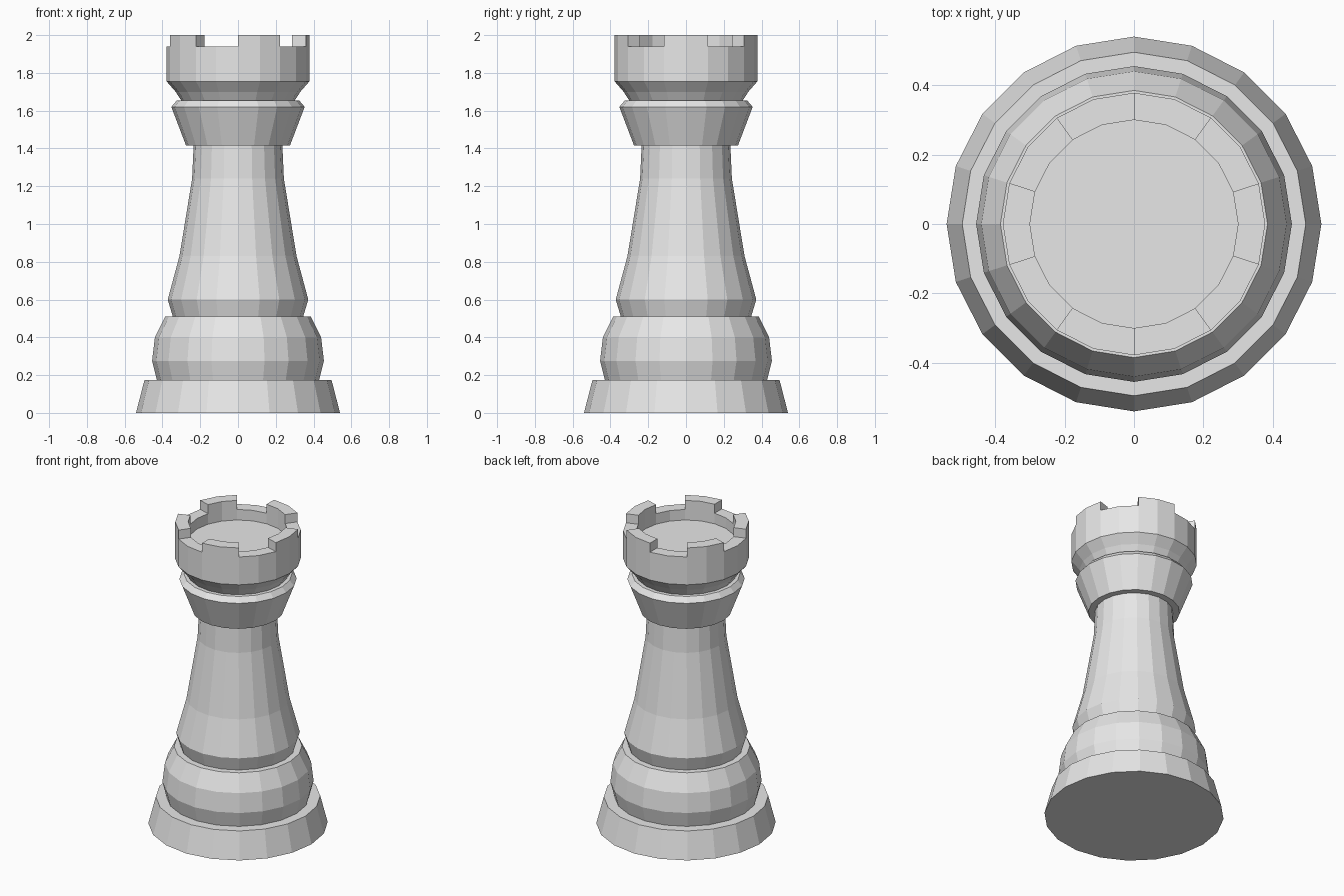
import bpy, bmesh
from math import cos, sin, tau

SIDES = 20

cube = bpy.data.objects.get("Cube")
if cube:
    bpy.data.objects.remove(cube, do_unlink=True)

grey = bpy.data.materials.new("light grey")
grey.use_nodes = True
grey.diffuse_color = (0.8, 0.8, 0.8, 1)
grey.node_tree.nodes["Principled BSDF"].inputs["Base Color"].default_value = (0.8, 0.8, 0.8, 1)


def lathe(profile, cap_bottom=False, cap_top=False):
    """Revolve (radius, height) points into a faceted surface; return it and its face bands."""
    bm = bmesh.new()
    rings = [[bm.verts.new((r * cos(tau * i / SIDES), r * sin(tau * i / SIDES), z))
              for i in range(SIDES)] for r, z in profile]
    bands = []
    for low, high in zip(rings, rings[1:]):
        bands.append([bm.faces.new((low[i], low[(i + 1) % SIDES],
                                    high[(i + 1) % SIDES], high[i])) for i in range(SIDES)])
    if cap_bottom:
        bm.faces.new(rings[0][::-1])
    if cap_top:
        bm.faces.new(rings[-1])
    return bm, bands


def finish(name, bm):
    mesh = bpy.data.meshes.new(name)
    bm.to_mesh(mesh)
    bm.free()
    mesh.materials.append(grey)
    bpy.context.collection.objects.link(bpy.data.objects.new(name, mesh))


# Foot, with a ledge that meets the bulge above
finish("base", lathe([(0.54, 0), (0.495, 0.175), (0.43, 0.175)], cap_bottom=True)[0])

# Rounded lower bulge
finish("lower_bulge", lathe([(0.43, 0.175), (0.455, 0.275), (0.44, 0.4),
                             (0.385, 0.51), (0.345, 0.51)])[0])

# Tapering shaft
finish("shaft", lathe([(0.345, 0.51), (0.372, 0.6), (0.31, 0.83),
                       (0.243, 1.24), (0.235, 1.415)])[0])

# Flared collar under the head
finish("collar", lathe([(0.235, 1.415), (0.275, 1.415), (0.353, 1.62),
                        (0.325, 1.653), (0.3, 1.653)])[0])

# Head: neck, outer wall, rim, inner wall and sunken floor
crown, bands = lathe([(0.3, 1.653), (0.33, 1.7), (0.378, 1.755), (0.378, 1.94),
                      (0.3, 1.94), (0.3, 1.87)], cap_top=True)

# Battlements: raise every other pair of rim faces
rim = bands[3]
raised = [f for i, f in enumerate(rim) if (i + 1) % 4 < 2]
result = bmesh.ops.extrude_face_region(crown, geom=raised)
top_verts = [v for v in result["geom"] if isinstance(v, bmesh.types.BMVert)]
bmesh.ops.translate(crown, verts=top_verts, vec=(0, 0, 0.06))
bmesh.ops.delete(crown, geom=[f for f in raised if f.is_valid], context="FACES_ONLY")
finish("crown", crown)
